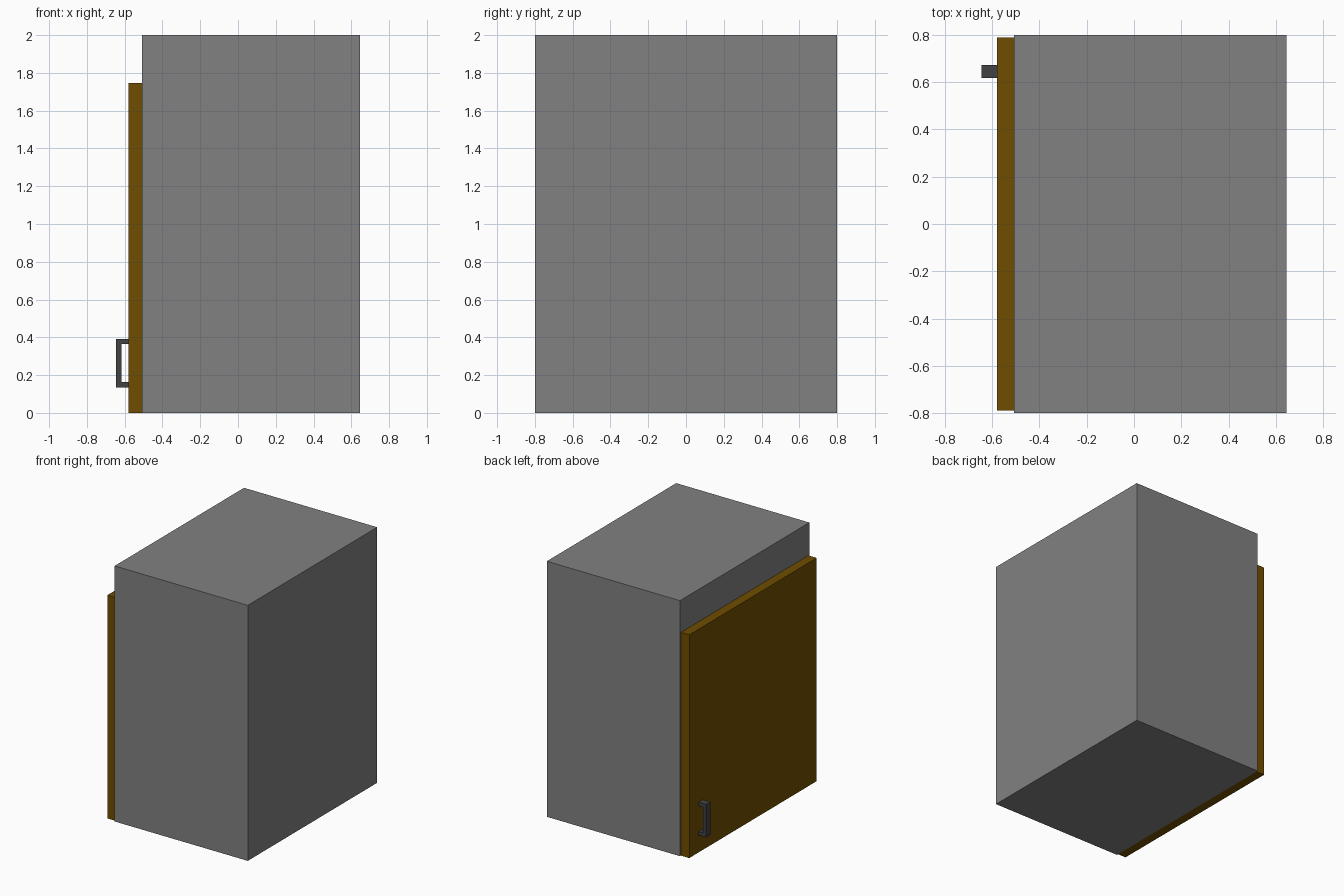
import bpy
import bmesh
from mathutils import Vector

if "Cube" in bpy.data.objects:
    bpy.data.objects.remove(bpy.data.objects["Cube"])


def material(name, color):
    mat = bpy.data.materials.new(name)
    mat.diffuse_color = (*color, 1.0)
    mat.use_nodes = True
    mat.node_tree.nodes["Principled BSDF"].inputs["Base Color"].default_value = mat.diffuse_color
    return mat


def prism(name, profile, y0, y1, mat):
    """Extrude an x-z profile from y0 to y1."""
    bm = bmesh.new()
    face = bm.faces.new([bm.verts.new((x, y0, z)) for x, z in profile])
    geom = bmesh.ops.extrude_face_region(bm, geom=[face])["geom"]
    verts = [g for g in geom if isinstance(g, bmesh.types.BMVert)]
    bmesh.ops.translate(bm, verts=verts, vec=Vector((0, y1 - y0, 0)))
    bmesh.ops.recalc_face_normals(bm, faces=bm.faces)
    mesh = bpy.data.meshes.new(name)
    bm.to_mesh(mesh)
    bm.free()
    obj = bpy.data.objects.new(name, mesh)
    bpy.context.collection.objects.link(obj)
    mesh.materials.append(mat)
    return obj


def rect(x0, x1, z0, z1):
    return [(x0, z0), (x1, z0), (x1, z1), (x0, z1)]


BODY_X, DOOR_X, GRIP_X = -0.508, -0.58, -0.645
grey = material("grey_paint", (0.22, 0.22, 0.22))
wood = material("brown_wood", (0.16, 0.075, 0.0))
metal = material("dark_metal", (0.055, 0.055, 0.055))

# Cabinet body
prism("cabinet_body", rect(BODY_X, 0.645, 0.0, 2.0), -0.8, 0.8, grey)

# Door panel on the left side
prism("door", rect(DOOR_X, BODY_X, 0.0, 1.747), -0.788, 0.788, wood)

# U-shaped pull handle
z0, z1, t = 0.135, 0.392, 0.028
prism("door_handle",
      [(DOOR_X, z0), (GRIP_X, z0), (GRIP_X, z1), (DOOR_X, z1),
       (DOOR_X, z1 - t), (GRIP_X + t, z1 - t),
       (GRIP_X + t, z0 + t), (DOOR_X, z0 + t)],
      0.618, 0.673, metal)
